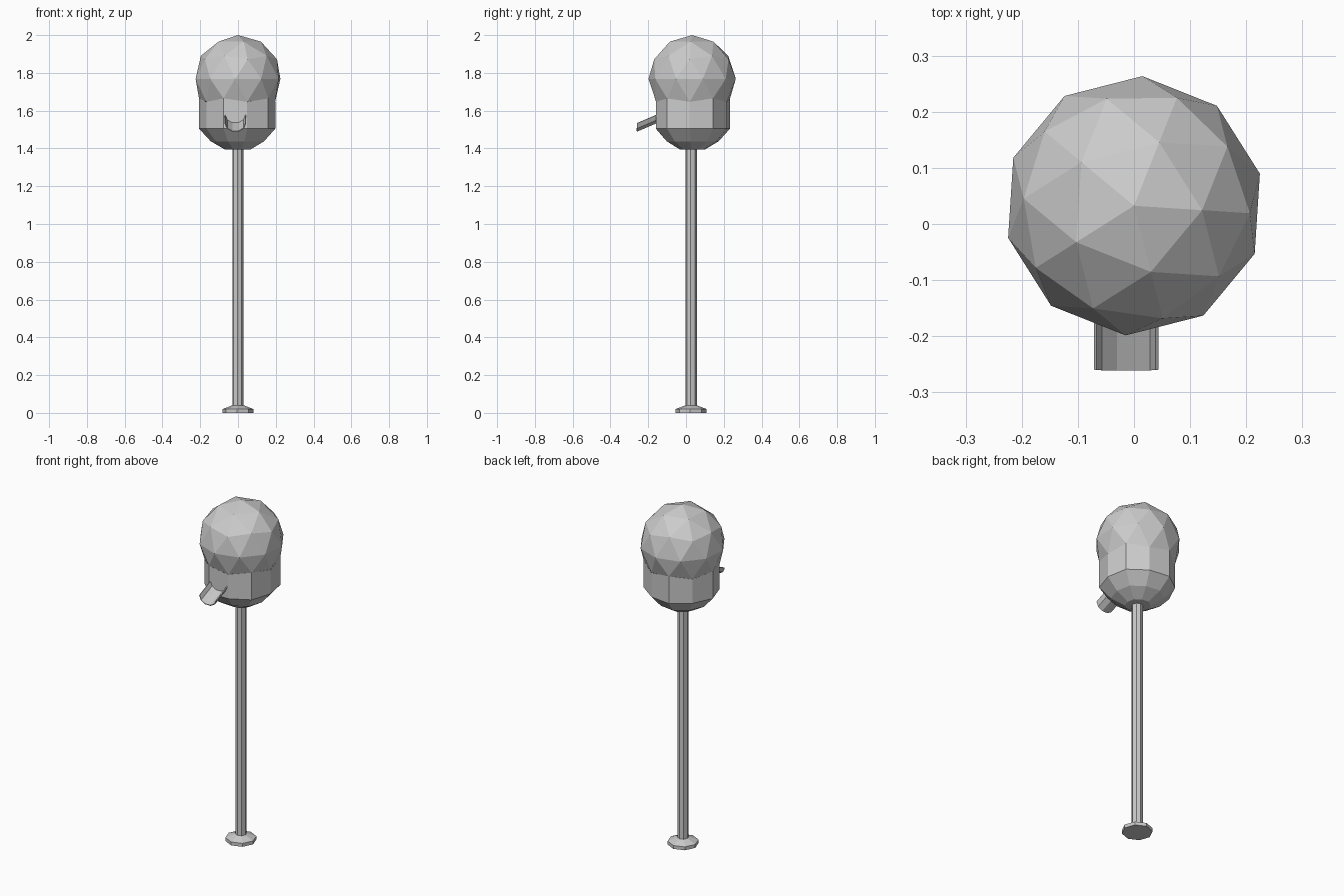
import bpy, bmesh
from math import sin, cos, pi, radians
from mathutils import Vector

if "Cube" in bpy.data.objects:
    bpy.data.objects.remove(bpy.data.objects["Cube"])

TWIST = radians(-3.7)


def add(name, bm):
    bmesh.ops.recalc_face_normals(bm, faces=bm.faces)
    mesh = bpy.data.meshes.new(name)
    bm.to_mesh(mesh)
    bm.free()
    obj = bpy.data.objects.new(name, mesh)
    bpy.context.collection.objects.link(obj)
    return obj


def loft(bm, rings, closed=True):
    loops = [[bm.verts.new(p) for p in r] for r in rings]
    n = len(loops[0])
    for a, b in zip(loops, loops[1:]):
        for i in range(n if closed else n - 1):
            j = (i + 1) % n
            bm.faces.new((a[i], a[j], b[j], b[i]))
    return loops


def ring(r, z, n, cy, rot=TWIST):
    return [(r * cos(rot + 2 * pi * i / n), cy + r * sin(rot + 2 * pi * i / n), z)
            for i in range(n)]


# Globe: faceted sphere, open below its lower ring
R, GY, GZ = 0.2315, 0.0325, 1.7685
bm = bmesh.new()
bmesh.ops.create_icosphere(bm, subdivisions=2, radius=R)
bmesh.ops.delete(bm, geom=[v for v in bm.verts if v.co.z < -0.6 * R], context='VERTS')
for v in bm.verts:
    x, y, z = v.co
    v.co = Vector((x * cos(TWIST) - y * sin(TWIST),
                   GY + x * sin(TWIST) + y * cos(TWIST), GZ + z))
add("globe", bm)


# Body: continues the globe's ten-point lower ring down into a bowl
def body_ring(scale, z, z_odd=None):
    pts = []
    for i in range(10):
        a = TWIST + i * pi / 5
        r = (0.207 if i % 2 else 0.198) * scale
        pts.append((r * cos(a), GY + r * sin(a), z if i % 2 or z_odd is None else z_odd))
    return pts


bm = bmesh.new()
loops = loft(bm, [body_ring(1, GZ - 0.447 * R, GZ - 0.526 * R), body_ring(1, 1.505),
                  body_ring(0.7, 1.438), body_ring(0.34, 1.395)])
bm.faces.new(loops[-1])
add("body", bm)

# Stand: round foot and pole
PY = 0.027
bm = bmesh.new()
loops = loft(bm, [ring(0.083, 0, 8, PY), ring(0.083, 0.02, 8, PY), ring(0.03, 0.04, 8, PY)])
bm.faces.new(loops[0])
add("foot", bm)
bm = bmesh.new()
loft(bm, [ring(0.03, 0.038, 8, PY), ring(0.03, 1.4, 8, PY)])
add("pole", bm)

# Outlet: disc on the front wall with a sloping trough below it
CX = -0.014
bm = bmesh.new()
bm.faces.new([bm.verts.new((CX + 0.054 * cos(pi / 8 + i * pi / 4), -0.163,
                            1.6 + 0.054 * sin(pi / 8 + i * pi / 4))) for i in range(8)])
add("outlet", bm)


def trough(y, rim, depth):
    return [(CX - 0.055 * cos(i * pi / 5), y, rim - depth * sin(i * pi / 5) / sin(2 * pi / 5))
            for i in range(6)]


bm = bmesh.new()
loft(bm, [trough(-0.155, 1.578, 0.042), trough(-0.26, 1.533, 0.042)], closed=False)
chute = add("chute", bm)
solid = chute.modifiers.new("thickness", 'SOLIDIFY')
solid.thickness = 0.005
solid.offset = 0
